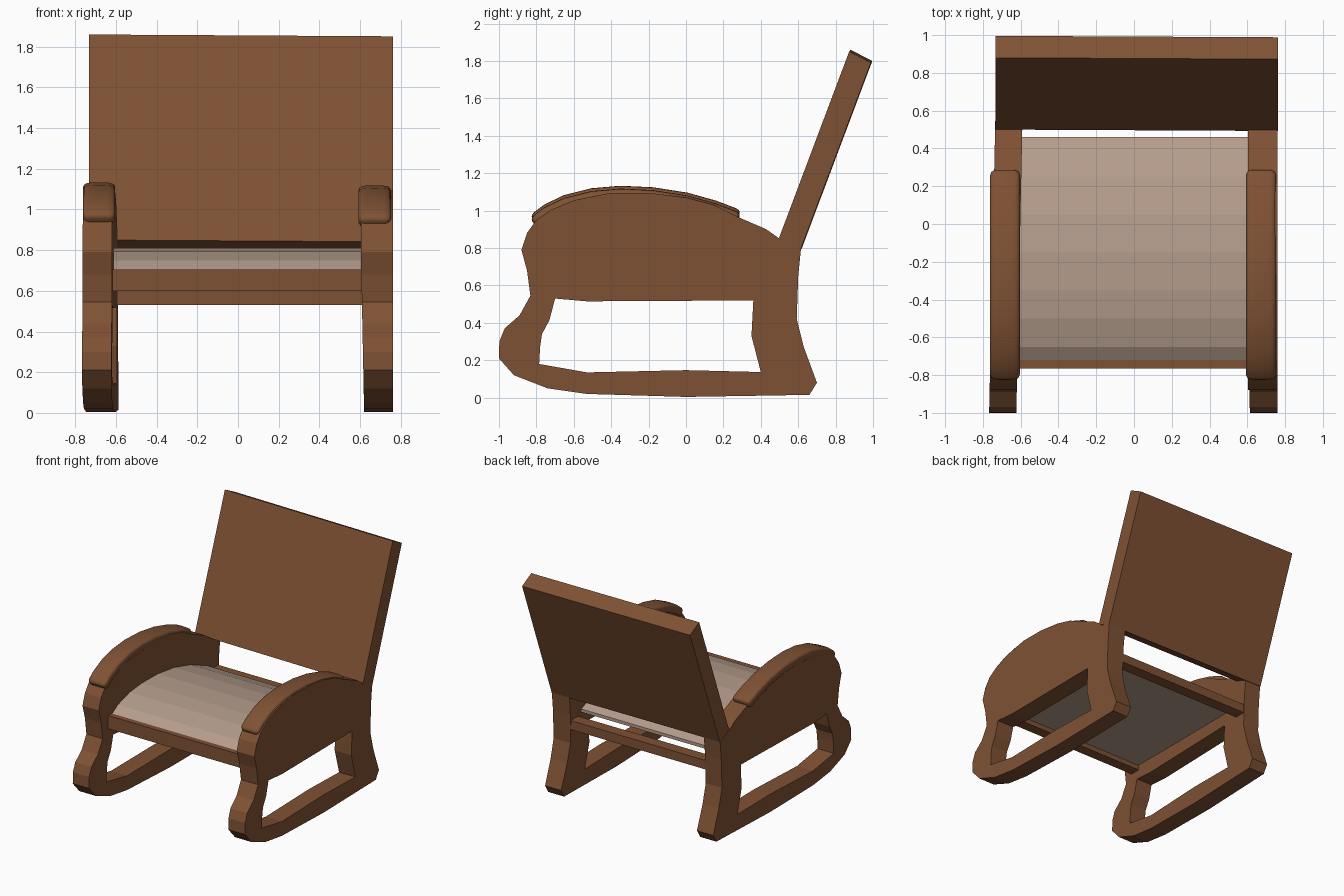
import bpy, bmesh, math
from mathutils import Vector

if "Cube" in bpy.data.objects:
    bpy.data.objects.remove(bpy.data.objects["Cube"])

def material(name, rgb):
    m = bpy.data.materials.new(name)
    m.diffuse_color = (*rgb, 1)
    m.use_nodes = True
    m.node_tree.nodes["Principled BSDF"].inputs["Base Color"].default_value = m.diffuse_color
    return m

wood = material("brown wood", (0.212, 0.083, 0.034))
fabric = material("beige fabric", (0.46, 0.335, 0.265))

def finish(name, bm, mat):
    bmesh.ops.recalc_face_normals(bm, faces=bm.faces[:])
    me = bpy.data.meshes.new(name)
    bm.to_mesh(me)
    bm.free()
    me.materials.append(mat)
    ob = bpy.data.objects.new(name, me)
    bpy.context.collection.objects.link(ob)
    return ob

def extrude_profile(name, loops, x0, x1, mat, warp=None):
    """Extrude y-z outline(s) along x; further loops are holes."""
    bm = bmesh.new()
    edges = []
    for loop in loops:
        vs = [bm.verts.new((x0, y, z)) for y, z in loop]
        edges += [bm.edges.new((vs[i - 1], vs[i])) for i in range(len(vs))]
    bmesh.ops.triangle_fill(bm, edges=edges, use_beauty=True, use_dissolve=False)
    ext = bmesh.ops.extrude_face_region(bm, geom=bm.faces[:], use_keep_orig=True)
    for v in ext["geom"]:
        if isinstance(v, bmesh.types.BMVert):
            v.co.x = x1
    if warp:
        for v in bm.verts:
            v.co = warp(v.co.copy())
    bmesh.ops.recalc_face_normals(bm, faces=bm.faces[:])
    bmesh.ops.dissolve_limit(bm, angle_limit=0.005, verts=bm.verts[:], edges=bm.edges[:])
    return finish(name, bm, mat)

# Side frames: rocker, legs and arm panel in one board with an opening
outer = [(0.66, 0.015), (0.70, 0.08), (0.63, 0.27), (0.592, 0.42), (0.60, 0.65), (0.615, 0.80),
         (0.50, 0.85), (0.43, 0.90), (0.28, 0.965), (0.15, 1.03), (0.0, 1.07), (-0.2, 1.095),
         (-0.4, 1.095), (-0.6, 1.055), (-0.72, 1.005), (-0.80, 0.95), (-0.85, 0.88), (-0.88, 0.79),
         (-0.85, 0.68), (-0.832, 0.545), (-0.89, 0.44), (-0.97, 0.37), (-0.998, 0.30),
         (-1.0, 0.21), (-0.92, 0.12), (-0.74, 0.05), (-0.53, 0.02), (0.0, 0.004)]
opening = [(-0.70, 0.53), (-0.53, 0.515), (0.36, 0.52), (0.35, 0.33), (0.40, 0.137), (0.0, 0.147),
           (-0.53, 0.135), (-0.785, 0.18), (-0.78, 0.27), (-0.77, 0.34), (-0.73, 0.415)]
# both frames lean a touch: the left splays toward the front, the right is narrower at the foot
extrude_profile("right_side_frame", [outer, opening], 0.604, 0.758, wood,
                lambda c: Vector((c.x + (max(0, 0.8 - c.z) * 0.02 if c.x < 0.7 else 0.003), c.y, c.z)))
extrude_profile("left_side_frame", [outer, opening], -0.746, -0.602, wood,
                lambda c: Vector((c.x + 0.021 * c.y, c.y, c.z)))

# Leaning backrest board
back = [(0.50, 0.85), (0.62, 0.80), (0.996, 1.80), (0.88, 1.86)]
extrude_profile("backrest", [back], -0.733, 0.763, wood,
                lambda c: Vector((c.x, c.y - 0.005 * (c.x + 0.73), c.z - 0.006 * (c.x + 0.73))))

# Domed seat cushion
seat = [(-0.73, 0.70), (-0.65, 0.75), (-0.50, 0.793), (-0.35, 0.81), (-0.15, 0.81), (0.05, 0.785),
        (0.25, 0.732), (0.46, 0.645), (0.46, 0.62), (-0.73, 0.64)]
extrude_profile("seat_cushion", [seat], -0.612, 0.612, fabric)

# Cross rails
for name, y0, y1, z0, z1 in (("front_rail", -0.765, -0.68, 0.60, 0.706),
                             ("rear_rail", 0.50, 0.592, 0.53, 0.602)):
    extrude_profile(name, [[(y0, z0), (y1, z0), (y1, z1), (y0, z1)]], -0.62, 0.62, wood)

# Rounded armrest pads: a soft rectangular section swept along the arm curve
ridge = [(0.255, 0.978), (0.15, 1.018), (0.0, 1.06), (-0.18, 1.088), (-0.35, 1.096),
         (-0.5, 1.083), (-0.64, 1.048), (-0.74, 1.0), (-0.79, 0.962)]

def armrest(name, xc, half_w, half_t, dz):
    bm = bmesh.new()
    pts = [Vector((0, y, z + dz)) for y, z in ridge]
    stations = []
    for i, p in enumerate(pts):
        t = (pts[min(i + 1, len(pts) - 1)] - pts[max(i - 1, 0)]).normalized()
        stations.append((p, t, 1.0))
    (p0, t0, _), (p1, t1, _) = stations[0], stations[-1]
    r = 0.028
    head = [(p0 - t0 * r * math.sin(a), t0, 1 - 0.6 * (1 - math.cos(a))) for a in (1.5, 1.1, 0.6)]
    tail = [(p1 + t1 * r * math.sin(a), t1, 1 - 0.6 * (1 - math.cos(a))) for a in (0.6, 1.1, 1.5)]
    rings = []
    n = 24
    for p, t, s in head + stations + tail:
        up = Vector((1, 0, 0)).cross(t)
        ring = []
        for k in range(n):
            a = 2 * math.pi * k / n
            c, d = math.cos(a), math.sin(a)
            u = math.copysign(abs(c) ** 0.5, c) * (half_w - 0.05 * (1 - s))
            v = math.copysign(abs(d) ** 0.55, d) * half_t * s
            ring.append(bm.verts.new(p + up * v + Vector((xc + u, 0, 0))))
        rings.append(ring)
    for a, b in zip(rings, rings[1:]):
        for k in range(n):
            bm.faces.new((a[k], a[k - 1], b[k - 1], b[k]))
    bm.faces.new(rings[0])
    bm.faces.new(rings[-1])
    ob = finish(name, bm, wood)
    bpy.ops.object.select_all(action="DESELECT")
    ob.select_set(True)
    bpy.context.view_layer.objects.active = ob
    bpy.ops.object.shade_smooth_by_angle(angle=math.radians(50))

armrest("right_armrest", 0.672, 0.08, 0.037, -0.015)
armrest("left_armrest", -0.683, 0.079, 0.037, 0.0)
